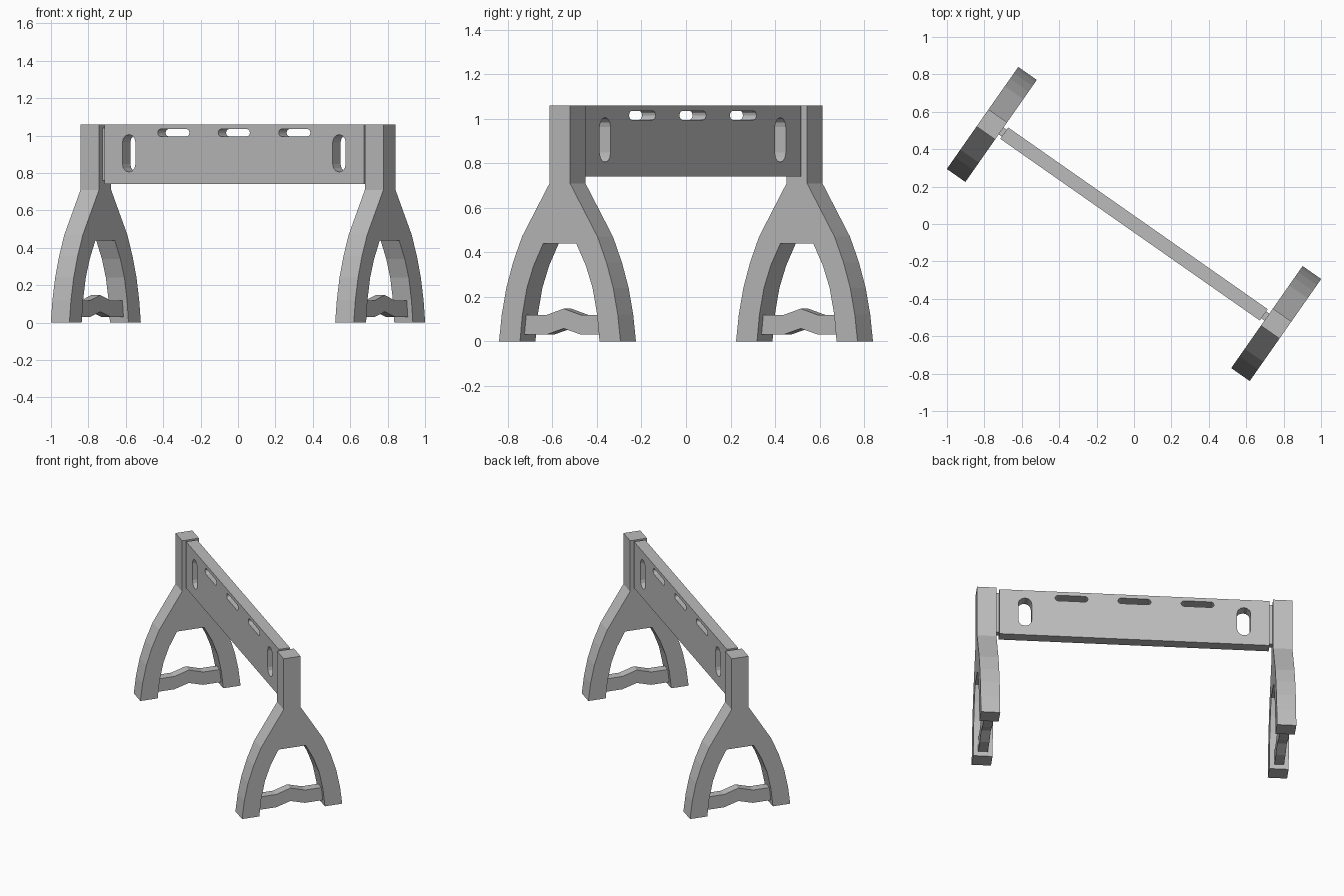
import bpy, bmesh, math
from mathutils import Matrix

if "Cube" in bpy.data.objects:
    bpy.data.objects.remove(bpy.data.objects["Cube"])

# Whole piece is turned about the vertical axis
TURN = Matrix.Rotation(math.radians(-35.0), 4, 'Z')

grey = bpy.data.materials.new("mid grey")
grey.diffuse_color = (0.5, 0.5, 0.5, 1)
grey.use_nodes = True
grey.node_tree.nodes["Principled BSDF"].inputs["Base Color"].default_value = grey.diffuse_color


def prism(name, pts, axis, centre, depth):
    """Extrude a 2D outline: axis 'x' reads points as (y, z), 'y' as (x, z)."""
    bm = bmesh.new()
    loops = []
    for d in (centre - depth / 2, centre + depth / 2):
        loops.append([bm.verts.new((d, a, b) if axis == 'x' else (a, d, b)) for a, b in pts])
    bm.faces.new(loops[0])
    bm.faces.new(loops[1])
    n = len(pts)
    for i in range(n):
        j = (i + 1) % n
        bm.faces.new((loops[0][i], loops[0][j], loops[1][j], loops[1][i]))
    bmesh.ops.recalc_face_normals(bm, faces=bm.faces)
    me = bpy.data.meshes.new(name)
    bm.to_mesh(me)
    bm.free()
    me.materials.append(grey)
    ob = bpy.data.objects.new(name, me)
    ob.matrix_world = TURN
    bpy.context.collection.objects.link(ob)
    return ob


def rect(w, z0, z1):
    return [(-w / 2, z0), (w / 2, z0), (w / 2, z1), (-w / 2, z1)]


def slot(cx, cz, w, h, seg=6):
    """Rounded slot outline, long way horizontal or vertical."""
    r = min(w, h) / 2
    pts = []
    for end in (0, 1):
        for i in range(seg + 1):
            a = math.pi * (end + i / seg) - (math.pi / 2 if w > h else 0)
            s = 1 if end == 0 else -1
            dx, dz = ((w / 2 - r) * s, 0) if w > h else (0, (h / 2 - r) * s)
            pts.append((cx + dx + r * math.cos(a), cz + dz + r * math.sin(a)))
    return pts


# Trestle legs: curved wishbone outline with a post on top
outer = [(0.333, 0), (0.318, 0.12), (0.293, 0.24), (0.256, 0.355), (0.207, 0.47), (0.056, 0.71), (0.056, 1.06)]
inner = [(0.09, 0.44), (0.143, 0.34), (0.18, 0.24), (0.205, 0.12), (0.218, 0)]
half = outer[::-1]
outline = ([(-a, b) for a, b in outer] + half
           + inner[::-1] + [(-a, b) for a, b in inner])

# Foot rail with a raised middle
rail = [(-0.215, 0.03), (-0.095, 0.03), (0, 0.058), (0.095, 0.03), (0.215, 0.03),
        (0.208, 0.118), (0.095, 0.118), (0, 0.147), (-0.095, 0.118), (-0.208, 0.118)]

for side, s in (("left", -1), ("right", 1)):
    prism(side + "_leg", outline, 'x', s * 0.928, 0.121)
    prism(side + "_foot_rail", rail, 'x', s * 0.928, 0.06)
    # Recessed tenon joining the beam to the leg
    prism(side + "_tenon", rect(0.045, 0.76, 1.04), 'x', s * 0.857, 0.03)

# Beam with slots cut through
beam = prism("beam", rect(1.694, 0.74, 1.06), 'y', 0, 0.074)
holes = [slot(s * 0.686, 0.905, 0.085, 0.2) for s in (-1, 1)]
holes += [slot(x, 1.015, 0.207, 0.04) for x in (-0.395, 0, 0.395)]
for i, pts in enumerate(holes):
    cutter = prism("slot_cutter_%d" % i, pts, 'y', 0, 0.3)
    cutter.hide_render = True
    cutter.hide_viewport = True
    mod = beam.modifiers.new("slot", 'BOOLEAN')
    mod.operation = 'DIFFERENCE'
    mod.solver = 'EXACT'
    mod.object = cutter
